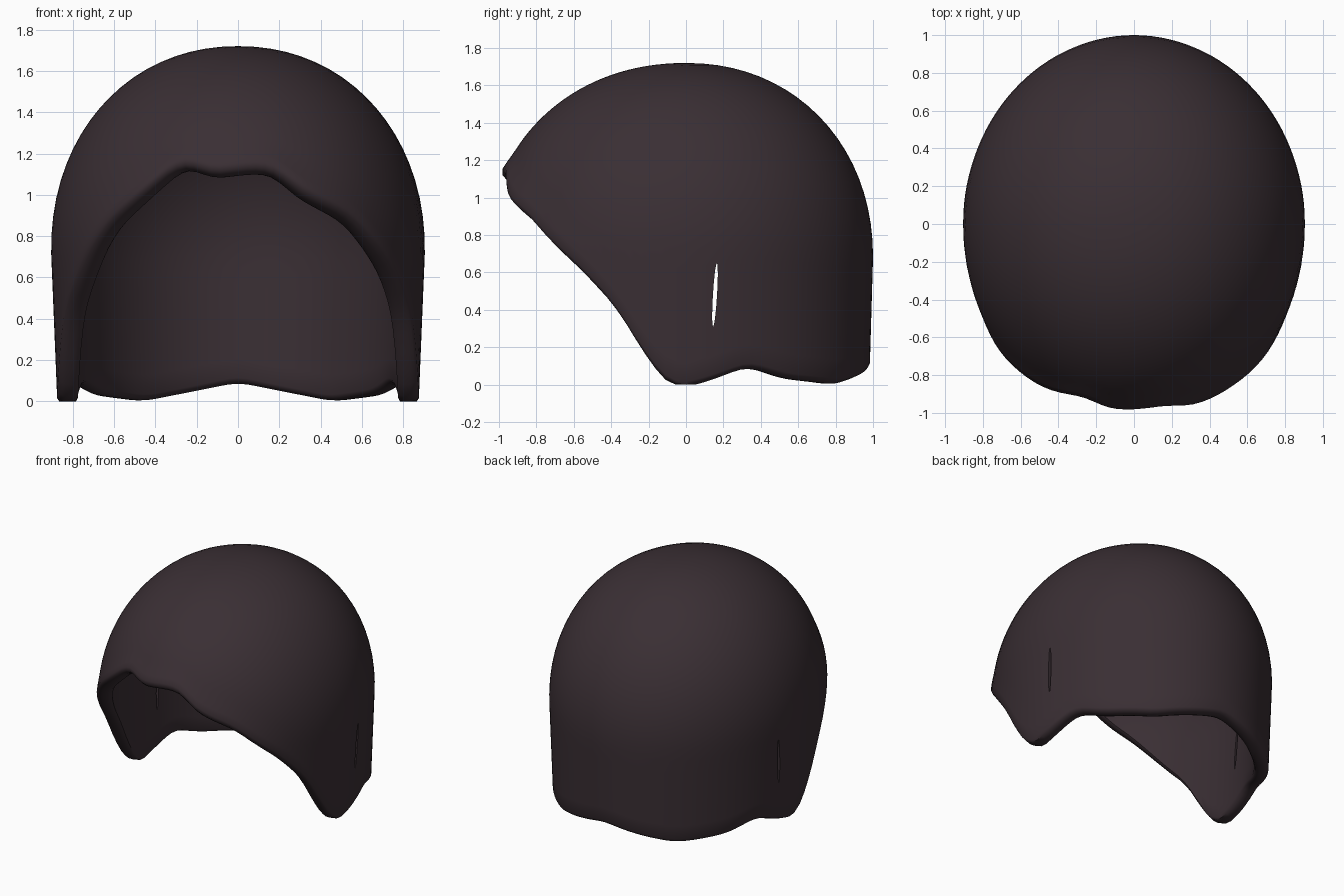
import bpy, bmesh, math
from mathutils import Matrix

if "Cube" in bpy.data.objects:
    bpy.data.objects.remove(bpy.data.objects["Cube"])

TOP, WALL, SEG, ROWS, POWER = 1.72, 0.10, 120, 26, 2.1

# Rim height by angle from the front (degrees), for each side of the opening
BACK = [(58, .595), (69, .405), (79, .12), (86, -.03), (96, .01), (110, .095),
        (124, .03), (146, .0), (162, .04), (180, .09)]
RIGHT = [(0, 1.085), (8, 1.095), (14, 1.075), (19, 1.0), (24, .955), (38, .86)] + BACK
LEFT = [(0, 1.085), (9, 1.07), (15, 1.11), (21, 1.11), (35, .94), (44, .84), (53, .69)] + BACK


def lookup(table, d):
    for (a, p), (b, q) in zip(table, table[1:]):
        if d <= b:
            return p + (q - p) * (d - a) / (b - a)
    return table[-1][1]


def rim_raw(deg):
    deg = (deg + 180) % 360 - 180
    return lookup(RIGHT if deg >= 0 else LEFT, abs(deg))


def rim(deg):
    return sum(rim_raw(deg + k) for k in range(-4, 5)) / 9


# Dome section radius at a height, rounded above the centre and tapering below
def radius(z, full, centre, taper, inset):
    if z > centre:
        u = min(1, (z - centre) / (TOP - inset - centre))
        return (full - inset) * (1 - u ** POWER) ** (1 / POWER)
    return full - inset - taper * (centre - z) / centre


def point(a, z, inset, flare=0):
    w = radius(z, .905, .73, .03, inset)
    d = radius(z, 1.065, .70, 0, inset) if math.cos(a) > 0 else radius(z, 1.0, .68, .02, inset)
    k = 1 + flare * max(0, math.cos(a))
    return (w * k * math.sin(a), -d * k * math.cos(a), z)


# Shell: outer skin, rounded rim and inner skin as one closed surface
bm = bmesh.new()
outer_pole = bm.verts.new((0, 0, TOP))
inner_pole = bm.verts.new((0, 0, TOP - WALL))
columns = []
for i in range(SEG):
    deg = 360 * i / SEG
    a = math.radians(deg)
    base, lean = rim(deg), .04 * max(0, math.cos(a))
    z_out, z_in = base + .03 + lean, base + .03 - lean * .4
    col = []
    for j in range(1, ROWS + 1):
        s = j / ROWS
        z = TOP - (TOP - z_out) * (1 - math.cos(s * math.pi / 2))
        col.append(point(a, z, 0, .014 * max(0, (s - .9) / .1)))
    for k in (1, 2, 3, 4):
        t = math.pi * k / 5
        z_mid = z_out + (z_in - z_out) * k / 5 - .03 * math.sin(t)
        col.append(point(a, max(0, z_mid), WALL * (1 - math.cos(t)) / 2, .014 * (1 - k / 5)))
    for j in range(ROWS, 0, -1):
        z = TOP - WALL - (TOP - WALL - z_in) * (1 - math.cos(j / ROWS * math.pi / 2))
        col.append(point(a, z, WALL))
    columns.append([bm.verts.new(p) for p in col])
for i in range(SEG):
    p, q = columns[i], columns[(i + 1) % SEG]
    bm.faces.new((outer_pole, p[0], q[0]))
    bm.faces.new((inner_pole, q[-1], p[-1]))
    for j in range(len(p) - 1):
        bm.faces.new((p[j], p[j + 1], q[j + 1], q[j]))
bmesh.ops.recalc_face_normals(bm, faces=bm.faces)
mesh = bpy.data.meshes.new("cap_shell")
bm.to_mesh(mesh)
bm.free()
cap = bpy.data.objects.new("cap_shell", mesh)
bpy.context.collection.objects.link(cap)

# Narrow upright slit through both sides
bm = bmesh.new()
bmesh.ops.create_cone(bm, cap_ends=True, segments=20, radius1=1, radius2=1, depth=2.4,
                      matrix=Matrix.Rotation(math.pi / 2, 4, 'Y'))
bmesh.ops.scale(bm, vec=(1, .011, .17), verts=bm.verts)
bmesh.ops.rotate(bm, matrix=Matrix.Rotation(-.06, 3, 'X'), verts=bm.verts)
bmesh.ops.translate(bm, vec=(0, .155, .48), verts=bm.verts)
cut_mesh = bpy.data.meshes.new("slit_cutter")
bm.to_mesh(cut_mesh)
bm.free()
cutter = bpy.data.objects.new("slit_cutter", cut_mesh)
bpy.context.collection.objects.link(cutter)
cutter.hide_render = True
mod = cap.modifiers.new("slits", 'BOOLEAN')
mod.operation, mod.object, mod.solver = 'DIFFERENCE', cutter, 'EXACT'
bpy.context.view_layer.objects.active = cap
cap.select_set(True)
bpy.ops.object.modifier_apply(modifier="slits")
bpy.data.objects.remove(cutter)

# Dark brown finish, smooth shading
mat = bpy.data.materials.new("dark_brown")
mat.diffuse_color = (.042, .028, .034, 1)
mat.use_nodes = True
mat.node_tree.nodes["Principled BSDF"].inputs["Base Color"].default_value = mat.diffuse_color
cap.data.materials.clear()
cap.data.materials.append(mat)
bpy.ops.object.shade_smooth_by_angle(angle=math.radians(45))
